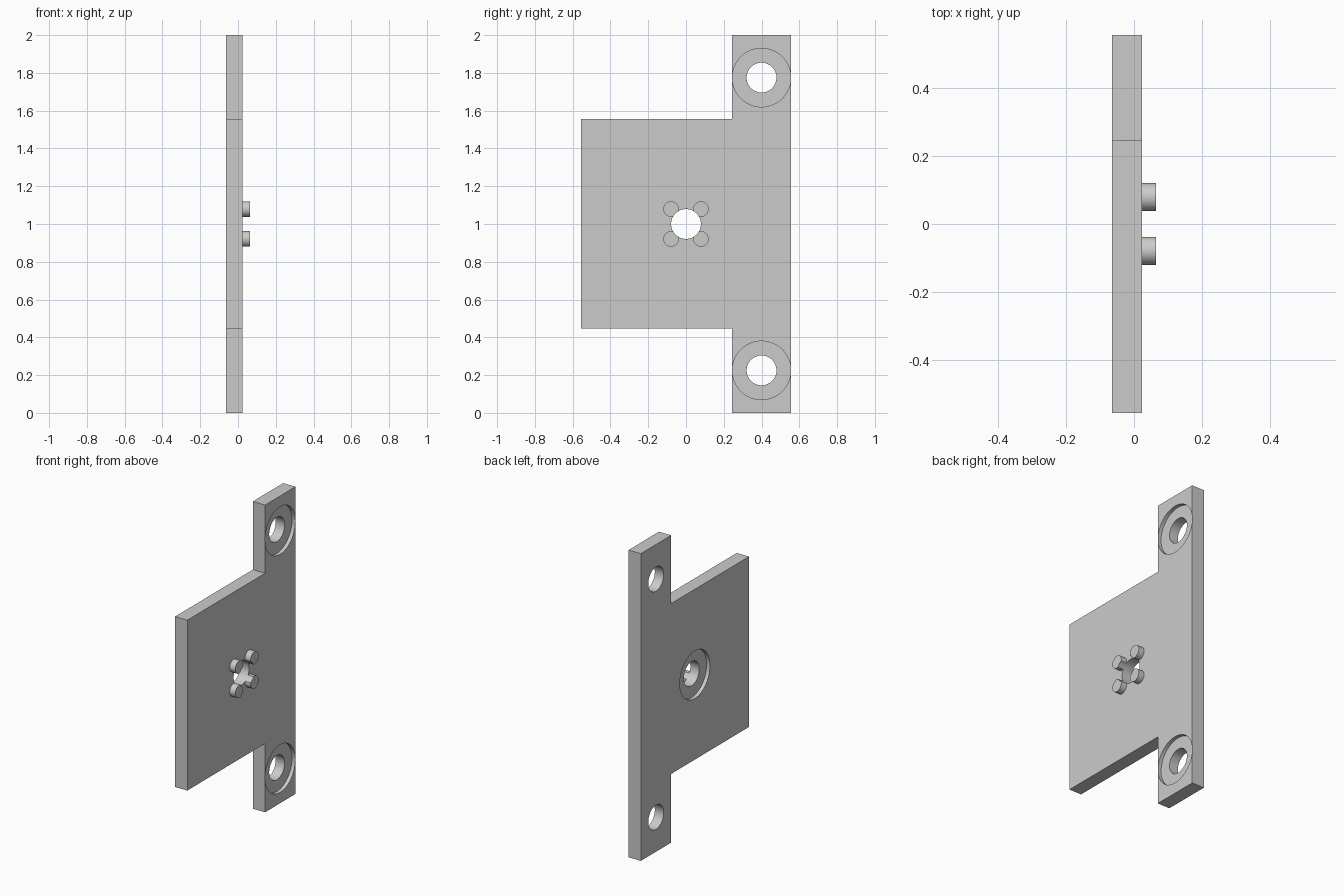
import bpy
import math

if "Cube" in bpy.data.objects:
    bpy.data.objects.remove(bpy.data.objects["Cube"], do_unlink=True)

BACK, FACE, PEG_END = -0.064, 0.024, 0.064   # plate and peg planes along x
HOLE_R, RECESS_R, RECESS_DEPTH, PEG_R = 0.079, 0.155, 0.024, 0.041
MOUNTS = [(0.4, 0.225), (0.4, 1.775)]
CENTRE = (0, 1)

grey = bpy.data.materials.new("plain grey")
grey.use_nodes = True
grey.diffuse_color = (0.6, 0.6, 0.6, 1)
grey.node_tree.nodes["Principled BSDF"].inputs["Base Color"].default_value = grey.diffuse_color


def rod(name, yz, radius, x0, x1):
    """Cylinder along x between two planes."""
    bpy.ops.mesh.primitive_cylinder_add(
        vertices=64, radius=radius, depth=x1 - x0,
        location=((x0 + x1) / 2, *yz), rotation=(0, math.pi / 2, 0))
    obj = bpy.context.object
    obj.name = name
    obj.data.materials.append(grey)
    return obj


def cut(target, cutter):
    """Subtract a cutter, then drop it."""
    mod = target.modifiers.new("cut", "BOOLEAN")
    mod.operation, mod.solver, mod.object = "DIFFERENCE", "EXACT", cutter
    bpy.context.view_layer.objects.active = target
    bpy.ops.object.modifier_apply(modifier=mod.name)
    bpy.data.objects.remove(cutter, do_unlink=True)


def smooth(obj):
    bpy.ops.object.select_all(action="DESELECT")
    obj.select_set(True)
    bpy.context.view_layer.objects.active = obj
    bpy.ops.object.shade_smooth_by_angle(angle=math.radians(30))


# T-shaped plate: outline in y, z extruded along x
outline = [(-0.556, 0.447), (0.244, 0.447), (0.244, 0), (0.556, 0),
           (0.556, 2), (0.244, 2), (0.244, 1.556), (-0.556, 1.556)]
n = len(outline)
verts = [(x, y, z) for x in (BACK, FACE) for y, z in outline]
faces = [list(range(n))[::-1], list(range(n, 2 * n))]
faces += [(i, (i + 1) % n, (i + 1) % n + n, i + n) for i in range(n)]
mesh = bpy.data.meshes.new("mounting_plate")
mesh.from_pydata(verts, [], faces)
mesh.materials.append(grey)
plate = bpy.data.objects.new("mounting_plate", mesh)
bpy.context.collection.objects.link(plate)

# Through holes, recesses around the mounts, and the rear central recess
for spot in MOUNTS + [CENTRE]:
    cut(plate, rod("hole_cutter", spot, HOLE_R, -0.2, 0.2))
for spot in MOUNTS:
    cut(plate, rod("recess_cutter", spot, RECESS_R, FACE - RECESS_DEPTH, 0.2))
cut(plate, rod("rear_recess_cutter", CENTRE, RECESS_R, -0.2, BACK + RECESS_DEPTH))
smooth(plate)

# Four locating pegs, trimmed by the central hole
for y in (-0.079, 0.079):
    for z in (-0.079, 0.079):
        side = "rear" if y > 0 else "front"
        level = "upper" if z > 0 else "lower"
        peg = rod(f"{level}_{side}_peg", (y, 1 + z), PEG_R, FACE, PEG_END)
        cut(peg, rod("peg_cutter", CENTRE, HOLE_R, -0.2, 0.2))
        smooth(peg)
